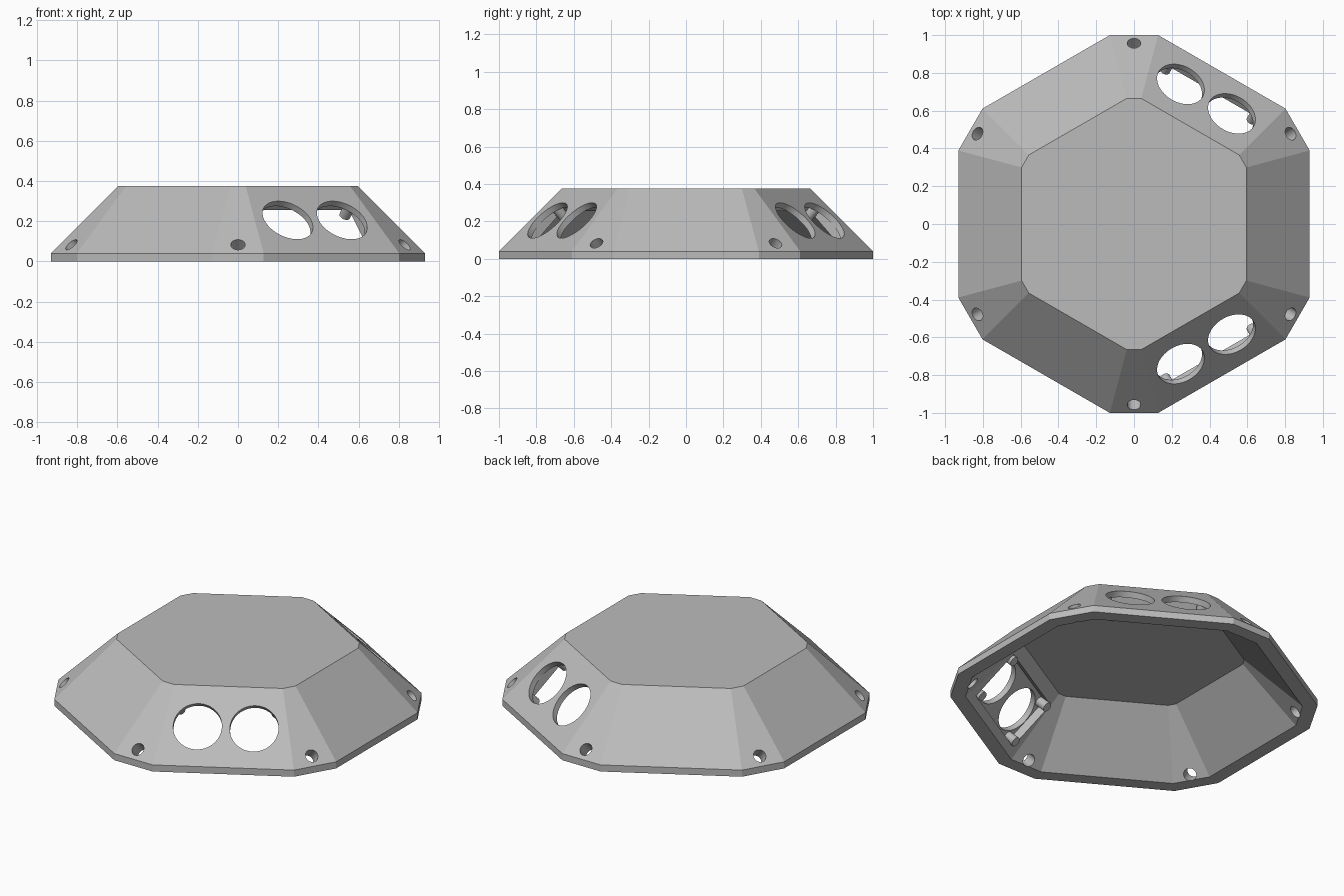
import bpy, bmesh, math
from mathutils import Matrix, Vector

cube = bpy.data.objects.get("Cube")
if cube:
    bpy.data.objects.remove(cube, do_unlink=True)

grey = bpy.data.materials.new("light_grey")
grey.use_nodes = True
grey.diffuse_color = (0.5, 0.5, 0.5, 1)
grey.node_tree.nodes["Principled BSDF"].inputs["Base Color"].default_value = (0.5, 0.5, 0.5, 1)


def make(name, bm):
    bmesh.ops.recalc_face_normals(bm, faces=bm.faces)
    mesh = bpy.data.meshes.new(name)
    bm.to_mesh(mesh)
    bm.free()
    mesh.materials.append(grey)
    obj = bpy.data.objects.new(name, mesh)
    bpy.context.collection.objects.link(obj)
    return obj


def ring(side, corner, z):
    """Hexagon with cut corners, from the distances to its long and short sides."""
    half = corner * math.tan(math.pi / 6) - (corner / math.cos(math.pi / 6) - side) / math.sin(math.pi / 6)
    half = (side - corner * math.cos(math.pi / 6)) / math.sin(math.pi / 6)
    points = []
    for k in range(6):
        turn = Matrix.Rotation(math.radians(30 + 60 * k), 3, 'Z')
        points += [turn @ Vector((corner, s * half, z)) for s in (-1, 1)]
    return points


def frustum(name, sections):
    bm = bmesh.new()
    rings = [[bm.verts.new(p) for p in ring(*sec)] for sec in sections]
    for low, high in zip(rings, rings[1:]):
        for i in range(len(low)):
            j = (i + 1) % len(low)
            bm.faces.new((low[i], low[j], high[j], high[i]))
    bm.faces.new(rings[0][::-1])
    bm.faces.new(rings[-1])
    return make(name, bm)


def wall_frame(angle, dist, z):
    """Frame on a sloping wall: x along it, y up the slope, z outward."""
    a = math.radians(angle)
    out = Vector((math.cos(a), math.sin(a), 1)).normalized()
    along = Vector((-math.sin(a), math.cos(a), 0))
    up = out.cross(along)
    m = Matrix((along, up, out)).transposed().to_4x4()
    m.translation = Vector((dist * math.cos(a), dist * math.sin(a), z))
    return m


def cylinder(name, frame, x, y, radius, bottom, top, segments=48):
    bm = bmesh.new()
    place = frame @ Matrix.Translation((x, y, (bottom + top) / 2))
    bmesh.ops.create_cone(bm, cap_ends=True, segments=segments, radius1=radius,
                          radius2=radius, depth=top - bottom, matrix=place)
    return make(name, bm)


def block(name, frame, size, z):
    bm = bmesh.new()
    place = frame @ Matrix.Translation((0, 0, z)) @ Matrix.Diagonal((*size, 1))
    bmesh.ops.create_cube(bm, size=1, matrix=place)
    return make(name, bm)


# Hollow shell with a short upright rim
shell = frustum("shell", [(0.93, 1.0, 0), (0.93, 1.0, 0.04), (0.595, 0.665, 0.375)])
cutters = [frustum("cavity", [(0.875, 0.945, -0.025), (0.54, 0.61, 0.31)])]

# Two sensor walls: pocket inside, pair of round openings and corner pegs
for side, angle in (("front", -60), ("back", 60)):
    frame = wall_frame(angle, 0.765, 0.205)
    cutters.append(block("pocket", frame, (0.59, 0.31, 0.08), -0.075))
    for s in (-1, 1):
        cutters.append(cylinder("opening", frame, s * 0.156, 0, 0.134, -0.15, 0.1, 64))
        for v in (-1, 1):
            cylinder(f"{side}_peg", frame, s * 0.265, v * 0.13, 0.028, -0.1, -0.03, 24)

# Screw holes in the narrow corner faces
for k in range(6):
    frame = wall_frame(30 + 60 * k, 0.957, 0.083)
    cutters.append(cylinder("screw_hole", frame, 0, 0, 0.036, -0.15, 0.1, 32))

for cutter in cutters:
    cutter.hide_render = True
    mod = shell.modifiers.new(cutter.name, 'BOOLEAN')
    mod.operation = 'DIFFERENCE'
    mod.solver = 'EXACT'
    mod.object = cutter

# Bake the cuts and drop the cutters
bpy.context.view_layer.update()
evaluated = shell.evaluated_get(bpy.context.evaluated_depsgraph_get())
baked = bpy.data.meshes.new_from_object(evaluated)
shell.modifiers.clear()
shell.data = baked
for cutter in cutters:
    bpy.data.objects.remove(cutter, do_unlink=True)

# Smooth the round holes and pegs, keep the facets crisp
for obj in bpy.context.collection.objects:
    obj.select_set(obj.type == 'MESH' and ("peg" in obj.name or obj == shell))
bpy.context.view_layer.objects.active = shell
bpy.ops.object.shade_smooth_by_angle(angle=math.radians(14))
